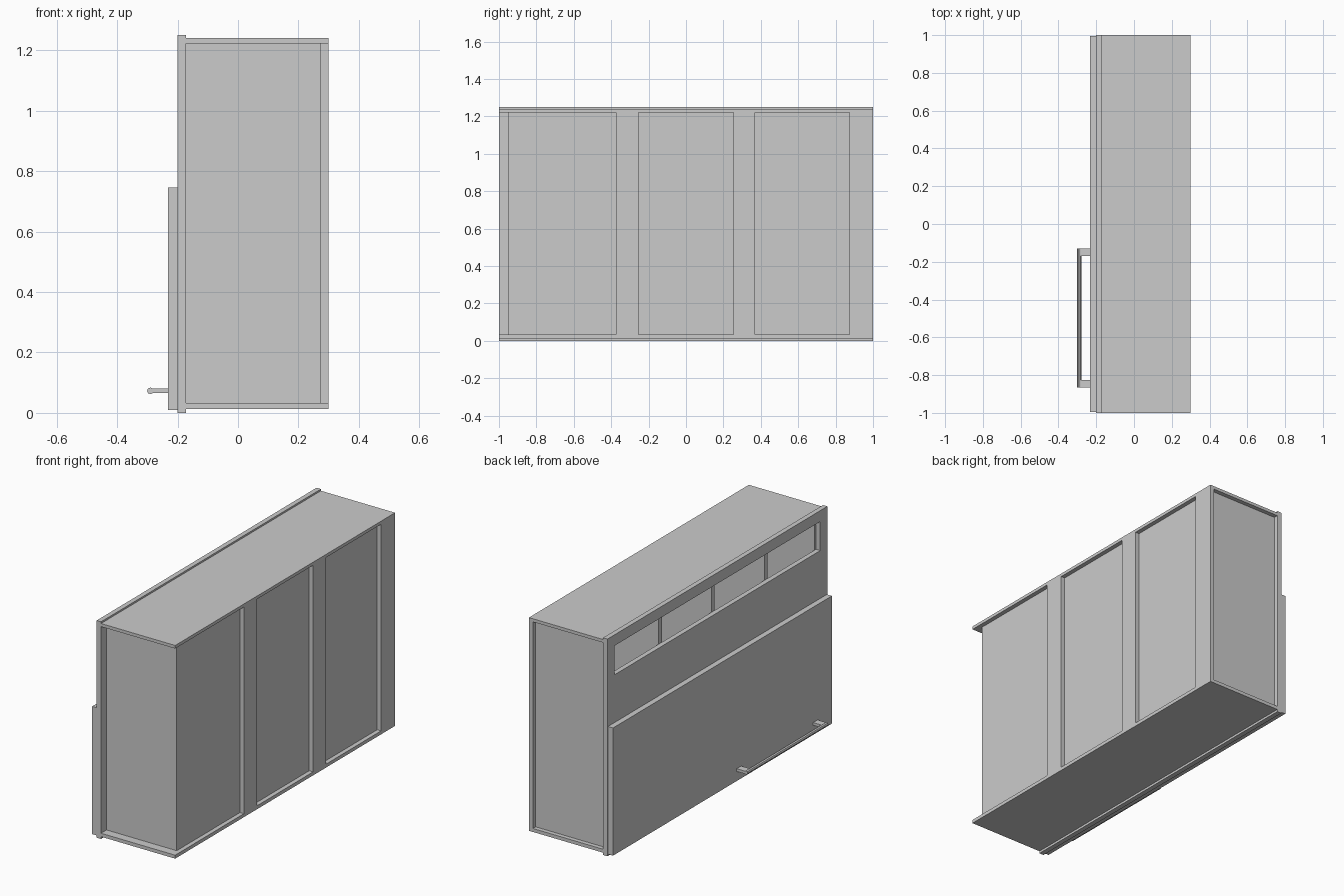
import bpy
import bmesh
from math import radians
from mathutils import Matrix, Vector

cube = bpy.data.objects.get("Cube")
if cube:
    bpy.data.objects.remove(cube, do_unlink=True)

grey = bpy.data.materials.new("light_grey")
grey.use_nodes = True
COLOUR = (0.6, 0.6, 0.6, 1)
grey.diffuse_color = COLOUR
grey.node_tree.nodes["Principled BSDF"].inputs["Base Color"].default_value = COLOUR


def finish(name, bm):
    bmesh.ops.recalc_face_normals(bm, faces=bm.faces)
    mesh = bpy.data.meshes.new(name)
    bm.to_mesh(mesh)
    bm.free()
    mesh.materials.append(grey)
    obj = bpy.data.objects.new(name, mesh)
    bpy.context.collection.objects.link(obj)
    return obj


def box(name, xs, ys, zs):
    """Axis-aligned box from three (low, high) ranges."""
    lo, hi = (Vector(p) for p in zip(xs, ys, zs))
    bm = bmesh.new()
    bmesh.ops.create_cube(bm, size=1, matrix=Matrix.Translation((lo + hi) / 2)
                          @ Matrix.Diagonal((*(hi - lo), 1)))
    return finish(name, bm)


def window_board(name, xs, outer, inner):
    """Upright board across x with one rectangular opening; rects are (ys, zs)."""
    bm = bmesh.new()

    def ring(x, rect):
        (y0, y1), (z0, z1) = rect
        return [bm.verts.new((x, y, z)) for y, z in
                ((y0, z0), (y1, z0), (y1, z1), (y0, z1))]

    rings = [ring(xs[0], outer), ring(xs[1], outer),
             ring(xs[1], inner), ring(xs[0], inner)]
    for a, b in zip(rings, rings[1:] + rings[:1]):
        for i in range(4):
            j = (i + 1) % 4
            bm.faces.new((a[i], a[j], b[j], b[i]))
    return finish(name, bm)


FACE = (-0.2, -0.172)     # face board thickness
BACK = 0.3                # outer side of the posts
PANEL = 0.275             # recessed wall plane
FLOOR, CEILING = 0.033, 1.222
INNER_Z = (FLOOR, CEILING)
LENGTH = (-1, 1)

# Face board with the long shelf opening
window_board("face_board", FACE, (LENGTH, (0, 1.25)),
             ((-0.935, 0.935), (1.02, 1.187)))

# Top and bottom boards
box("bottom_board", (FACE[1], BACK), LENGTH, (0.013, FLOOR))
box("top_board", (FACE[1], BACK), LENGTH, (CEILING, 1.24))

# Recessed walls of the hollow case
box("long_wall", (PANEL - 0.025, PANEL), (-0.95, 0.975), INNER_Z)
box("front_end_wall", (FACE[1], PANEL - 0.025), (-0.95, -0.925), INNER_Z)
box("back_end_wall", (FACE[1], PANEL - 0.025), (0.95, 0.975), INNER_Z)

# Inner dividers between the shelf bays
for i, y in enumerate((-0.48, 0, 0.48)):
    box(f"divider_{i + 1}", (FACE[1], PANEL - 0.025), (y - 0.014, y + 0.014), INNER_Z)

# Posts on the long wall
for i, ys in enumerate(((-0.375, -0.255), (0.255, 0.37), (0.873, 1))):
    box(f"post_{i + 1}", (PANEL, BACK), ys, INNER_Z)

# Fold-down door
box("door", (-0.232, FACE[0]), (-0.995, 0.995), (0.01, 0.745))

# Door handle: round bar on two brackets
bm = bmesh.new()
bmesh.ops.create_cone(bm, cap_ends=True, segments=8, radius1=0.011, radius2=0.011,
                      depth=0.735,
                      matrix=Matrix.Translation((-0.29, -0.498, 0.073))
                      @ Matrix.Rotation(radians(90), 4, "X"))
finish("handle_bar", bm)
for i, y in enumerate((-0.15, -0.845)):
    box(f"handle_bracket_{i + 1}", (-0.288, -0.232), (y - 0.02, y + 0.02), (0.065, 0.081))
